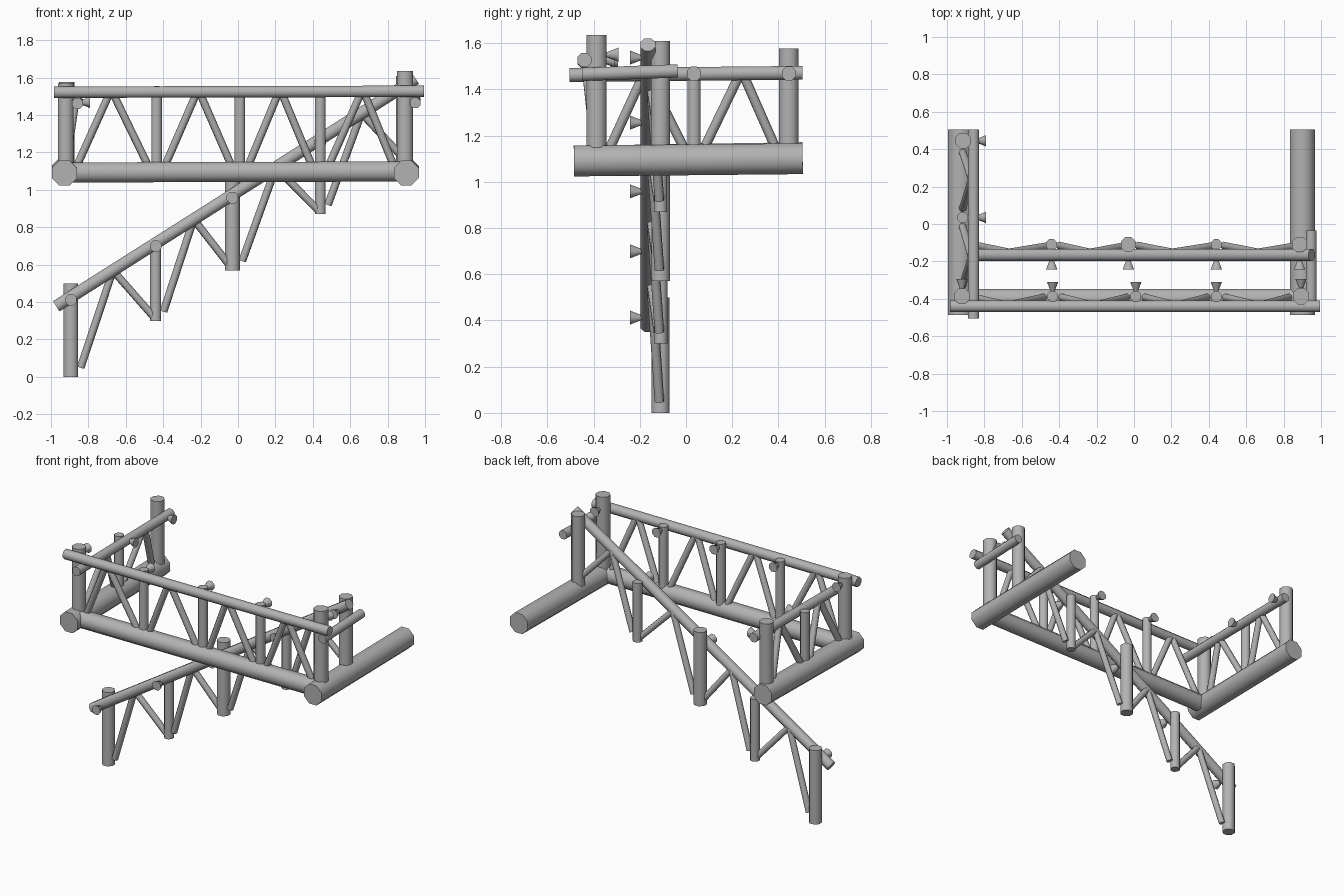
import bpy, bmesh, math
from mathutils import Vector, Matrix

cube = bpy.data.objects.get("Cube")
if cube:
    bpy.data.objects.remove(cube, do_unlink=True)

steel = bpy.data.materials.new("grey_steel")
steel.use_nodes = True
GREY = (0.45, 0.45, 0.45, 1)
steel.diffuse_color = GREY
steel.node_tree.nodes["Principled BSDF"].inputs["Base Color"].default_value = GREY


def tube(name, a, b, r, r_end=None):
    """Eight-sided capped bar from point a to point b."""
    a, b = Vector(a), Vector(b)
    d = b - a
    bm = bmesh.new()
    spin = Matrix.Rotation(math.pi / 8, 4, "Z")
    place = Matrix.Translation((a + b) / 2) @ d.to_track_quat("Z", "Y").to_matrix().to_4x4()
    bmesh.ops.create_cone(bm, cap_ends=True, segments=8, radius1=r,
                          radius2=r if r_end is None else r_end,
                          depth=d.length, matrix=place @ spin)
    mesh = bpy.data.meshes.new(name)
    bm.to_mesh(mesh)
    bm.free()
    mesh.shade_smooth()
    mesh.set_sharp_from_angle(angle=math.radians(50))
    mesh.materials.append(steel)
    obj = bpy.data.objects.new(name, mesh)
    bpy.context.collection.objects.link(obj)
    return obj


def knob(name, root, direction):
    """Small flared peg, wide at its free end."""
    root = Vector(root)
    tube(name, root, root + Vector(direction) * 0.05, 0.012, 0.033)


# Main U-shaped frame
tube("left_end_beam", (0.9, -0.485, 1.09), (0.9, 0.505, 1.1), 0.072)
tube("right_end_beam", (-0.928, -0.485, 1.09), (-0.928, 0.505, 1.105), 0.072)
tube("front_beam", (-0.93, -0.4, 1.093), (0.9, -0.4, 1.098), 0.058)

# Front railing
tube("front_rail", (-0.985, -0.44, 1.522), (0.995, -0.44, 1.527), 0.033)
front_posts = [(-0.92, 0.045, 1.57), (-0.435, 0.031, 1.545), (0.01, 0.031, 1.545),
               (0.44, 0.031, 1.545), (0.893, 0.047, 1.635)]
for x, r, top in front_posts:
    tube("front_post", (x, -0.387, 1.1), (x, -0.387, top), r)
    knob("front_knob", (x, -0.36 + (r - 0.03), 1.55 if top > 1.6 else 1.525), (0, 1, 0))
for (x0, r0, _), (x1, r1, _) in zip(front_posts, front_posts[1:]):
    mid = (x0 + x1) / 2
    for foot, side in ((x0 + r0 + 0.01, -1), (x1 - r1 - 0.01, 1)):
        tube("front_brace", (foot, -0.39, 1.12), (mid + side * 0.012, -0.432, 1.51), 0.021)

# Railing on the right end
tube("right_rail", (-0.858, -0.505, 1.462), (-0.858, 0.505, 1.472), 0.032)
side_posts = [(-0.387, 0.045, 1.57), (0.035, 0.031, 1.49), (0.445, 0.045, 1.577)]
for y, r, top in side_posts[1:]:
    tube("right_post", (-0.915, y, 1.1), (-0.915, y, top), r)
    knob("right_knob", (-0.84, y, 1.468), (1, 0, 0))
for (y0, r0, _), (y1, r1, _) in zip(side_posts, side_posts[1:]):
    mid = (y0 + y1) / 2
    for foot, side in ((y0 + r0 + 0.005, -1), (y1 - r1 - 0.005, 1)):
        tube("right_brace", (-0.92, foot, 1.13), (-0.872, mid + side * 0.012, 1.455), 0.021)

# Short rail on the left end
tube("left_rail", (0.947, -0.45, 1.465), (0.947, -0.035, 1.48), 0.031)

# Sloping stair railing
SLOPE = 0.633


def rail_height(x):
    return 0.98 + SLOPE * (x + 0.02)


tube("stair_rail", (-0.972, -0.165, rail_height(-0.972)),
     (0.95, -0.165, rail_height(0.95)), 0.035)
stair_posts = [(-0.893, 0.042, 0, 0.5), (-0.44, 0.032, 0.3, 0.72), (-0.03, 0.043, 0.57, 1.07),
               (0.44, 0.031, 0.87, 1.27), (0.885, 0.044, 1.1, 1.61)]
for x, r, bottom, top in stair_posts:
    tube("stair_post", (x, -0.11, bottom), (x, -0.11, top), r)
    knob("stair_knob", (x, -0.193, rail_height(x) - 0.015), (0, -1, 0))
for (x0, r0, z0, _), (x1, r1, z1, _) in zip(stair_posts, stair_posts[1:]):
    mid = (x0 + x1) / 2
    z1 = max(z1, 1.16) if x1 > 0.8 else z1
    tube("stair_brace", (x0 + r0 + 0.01, -0.115, z0 + 0.05),
         (mid - 0.005, -0.15, rail_height(mid) - 0.01), 0.021)
    tube("stair_brace", (x1 - 0.01, -0.115, z1 + 0.02),
         (mid + 0.005, -0.15, rail_height(mid) - 0.01), 0.021)
